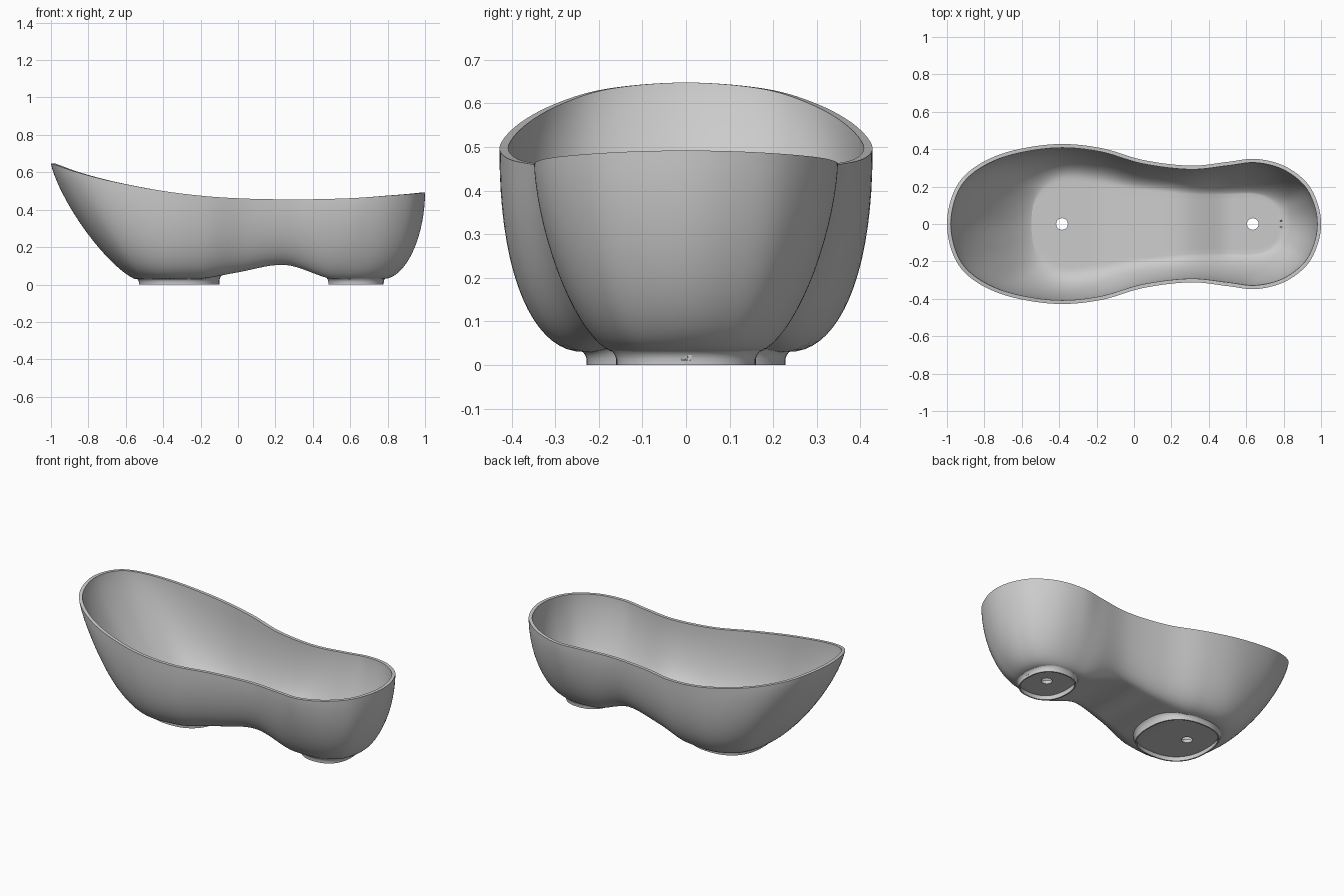
import bpy, bmesh, math
from mathutils import Vector
from mathutils.bvhtree import BVHTree

if "Cube" in bpy.data.objects:
    bpy.data.objects.remove(bpy.data.objects["Cube"])

# Half outline stations: rim x, y, z | floor edge x, y, z | wall roundness
ST = [(-1, 0, .648, -.55, 0, .03, 1.3),
      (-.96, .18, .634, -.545, .08, .03, 1.3),
      (-.86, .298, .60, -.52, .15, .03, 1.4),
      (-.68, .384, .553, -.46, .205, .03, 1.75),
      (-.42, .427, .503, -.36, .232, .03, 2.2),
      (-.18, .407, .473, -.2, .215, .03, 2.2),
      (.05, .342, .459, 0, .185, .065, 2.0),
      (.3, .312, .455, .25, .165, .105, 1.9),
      (.5, .332, .458, .48, .16, .035, 1.7),
      (.65, .348, .464, .63, .165, .03, 1.55),
      (.8, .312, .475, .71, .14, .03, 1.65),
      (.92, .225, .484, .76, .095, .03, 1.8),
      (.98, .115, .49, .778, .045, .03, 1.85),
      (1, 0, .492, .78, 0, .03, 1.9)]
WALL = 0.02


def mirrored(s):
    return (s[0], -s[1], s[2], s[3], -s[4], s[5], s[6])


def stations(sub):
    pts = [mirrored(ST[1])] + ST + [mirrored(ST[-2])]
    out = []
    for i in range(1, len(pts) - 2):
        for k in range(sub):
            t = k / sub
            out.append([0.5 * (2 * b + (c - a) * t + (2*a - 5*b + 4*c - d) * t*t
                               + (3*b - a - 3*c + d) * t**3)
                        for a, b, c, d in zip(*pts[i-1:i+3])])
    return out + [list(ST[-1])]


def section(s, nw=18, nf=10):
    # one strip from the +y rim, down, across the floor, up to the -y rim
    rx, ry, rz, bx, by, bz, p = s
    bz = max(bz, .03)
    side = []
    for k in range(nw + 1):
        a = math.pi / 2 * k / nw
        h = 1 - max(math.cos(a), 0) ** (2 / p)
        v = math.sin(a) ** (2 / p)
        side.append((rx + (bx - rx) * h, ry + (by - ry) * h, rz + (bz - rz) * v))
    floor = [(bx, by * (1 - 2 * k / nf), bz) for k in range(1, nf)]
    return side + floor + [(x, -y, z) for x, y, z in reversed(side)]


def add_object(name, bm):
    me = bpy.data.meshes.new(name)
    bm.to_mesh(me)
    bm.free()
    ob = bpy.data.objects.new(name, me)
    bpy.context.collection.objects.link(ob)
    return ob


def apply_and_smooth(ob, angle=40):
    bpy.ops.object.select_all(action='DESELECT')
    bpy.context.view_layer.objects.active = ob
    ob.select_set(True)
    for m in list(ob.modifiers):
        bpy.ops.object.modifier_apply(modifier=m.name)
    bpy.ops.object.shade_smooth_by_angle(angle=math.radians(angle))


# Outer skin of the tub
bm = bmesh.new()
grid = [[bm.verts.new(c) for c in section(s)] for s in stations(7)]
for a, b in zip(grid, grid[1:]):
    for j in range(len(a) - 1):
        bm.faces.new((a[j], a[j+1], b[j+1], b[j]))
bmesh.ops.remove_doubles(bm, verts=bm.verts[:], dist=1e-5)
bmesh.ops.recalc_face_normals(bm, faces=bm.faces[:])
low = min(bm.faces, key=lambda f: (f.calc_center_median() - Vector((-.3, 0, .03))).length)
if low.normal.z > 0:
    bmesh.ops.reverse_faces(bm, faces=bm.faces[:])
bm.normal_update()
skin = BVHTree.FromBMesh(bm)

# Inner skin, offset inward with a level rim
normals = {v: v.normal.copy() for v in bm.verts}
rim = {v for v in bm.verts if v.is_boundary}
outer = bm.verts[:]
outer_faces = bm.faces[:]
inner = {}
for v in outer:
    n = normals[v].copy()
    if v in rim:
        n.z = 0
        n.normalize()
    inner[v] = bm.verts.new(v.co - n * WALL)
rim_edges = [(l.vert, l.link_loop_next.vert) for f in outer_faces for l in f.loops
             if l.edge.is_boundary]
for f in outer_faces:
    bm.faces.new([inner[v] for v in reversed(f.verts)])
for a, b in rim_edges:
    bm.faces.new((b, a, inner[a], inner[b]))
tub = add_object("tub_shell", bm)

# Drain holes
for i, x in enumerate((-.385, .635)):
    bpy.ops.mesh.primitive_cylinder_add(vertices=32, radius=.031, depth=.3, location=(x, 0, .03))
    cutter = bpy.context.object
    cutter.name = "drain_cutter_%d" % i
    cutter.hide_render = True
    m = tub.modifiers.new("drain", 'BOOLEAN')
    m.object = cutter
    m.operation = 'DIFFERENCE'
    m.solver = 'EXACT'
apply_and_smooth(tub)
for ob in [o for o in bpy.data.objects if o.name.startswith("drain_cutter")]:
    bpy.data.objects.remove(ob)


# Hollow feet: flared skirts that meet the underside of the tub
def foot(name, cx, hx, hy, power, n=72):
    bm = bmesh.new()
    rings = []
    for off, f in ((0, 0), (0, .4), (.003, .65), (.008, .85), (.018, 1)):
        ring = []
        for k in range(n):
            a = 2 * math.pi * k / n
            c, s = math.cos(a), math.sin(a)
            x = cx + (hx + off) * math.copysign(abs(c) ** (2 / power), c)
            y = (hy + off) * math.copysign(abs(s) ** (2 / power), s)
            hit = skin.ray_cast(Vector((x, y, -.5)), Vector((0, 0, 1)))[0]
            top = (hit.z if hit else .04) + .004
            ring.append(bm.verts.new((x, y, top * f)))
        rings.append(ring)
    for a, b in zip(rings, rings[1:]):
        for k in range(n):
            bm.faces.new((a[k], a[(k+1) % n], b[(k+1) % n], b[k]))
    ob = add_object(name, bm)
    m = ob.modifiers.new("wall", 'SOLIDIFY')
    m.thickness = .008
    m.offset = -1
    apply_and_smooth(ob)


foot("large_foot", -.315, .215, .228, 2.4)
foot("small_foot", .63, .147, .16, 2.3)
